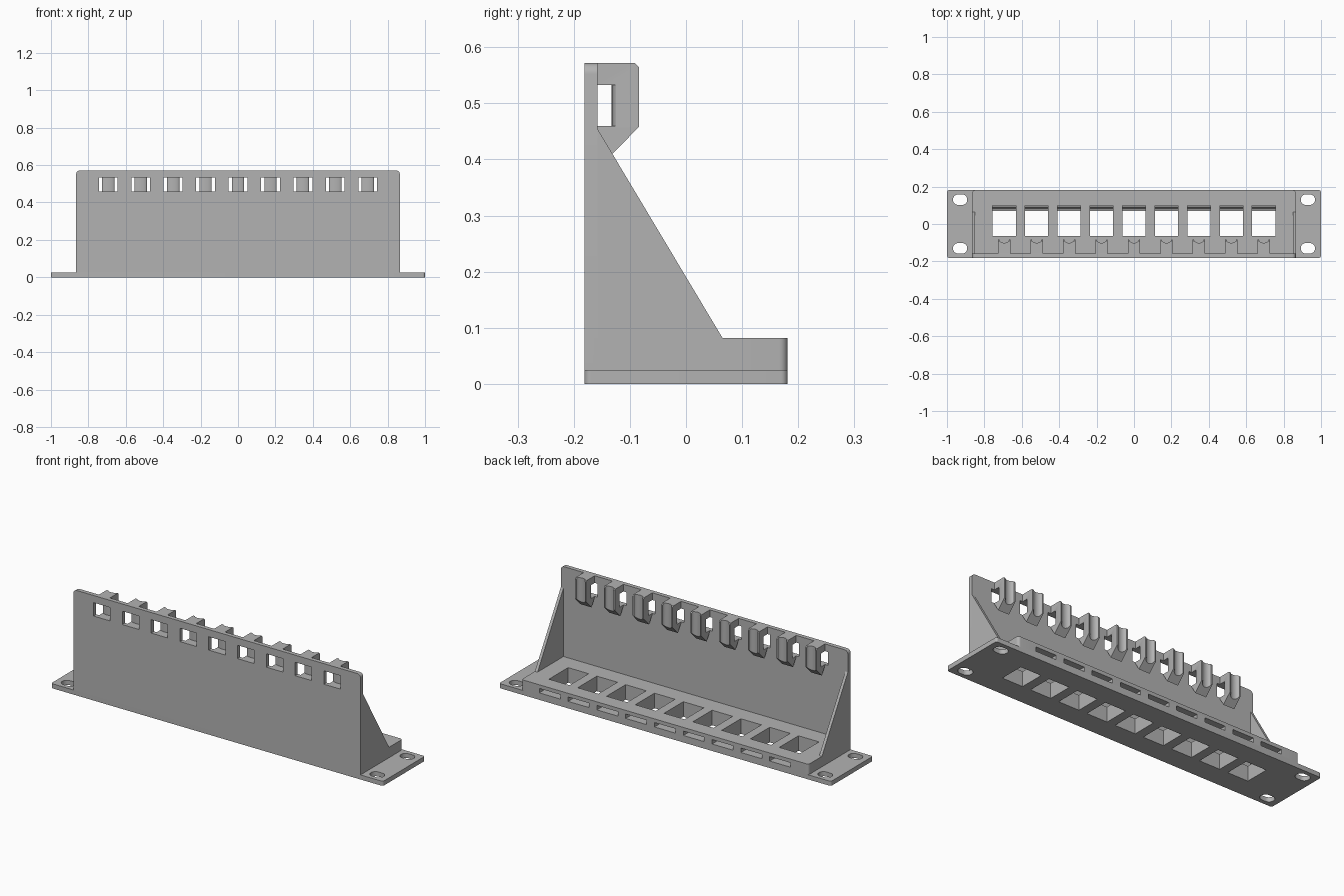
import bpy, bmesh, math
from mathutils import Vector

if "Cube" in bpy.data.objects:
    bpy.data.objects.remove(bpy.data.objects["Cube"])

grey = bpy.data.materials.new("plain grey")
grey.use_nodes = True
GREY = (0.45, 0.45, 0.45, 1)
grey.diffuse_color = GREY
grey.node_tree.nodes["Principled BSDF"].inputs["Base Color"].default_value = GREY

CELLS = 9
PITCH = 0.1735
CENTRES = [(i - (CELLS - 1) / 2) * PITCH for i in range(CELLS)]


def prism(name, outline, axis, lo, hi, copies=(0,)):
    """Extrude a 2D outline along an axis, repeated at each x offset."""
    place = {"x": lambda a, b, t: (t, a, b),
             "y": lambda a, b, t: (a, t, b),
             "z": lambda a, b, t: (a, b, t)}[axis]
    bm = bmesh.new()
    for dx in copies:
        off = Vector((dx, 0, 0))
        low = [bm.verts.new(Vector(place(a, b, lo)) + off) for a, b in outline]
        high = [bm.verts.new(Vector(place(a, b, hi)) + off) for a, b in outline]
        bm.faces.new(low)
        bm.faces.new(high)
        n = len(outline)
        for i in range(n):
            j = (i + 1) % n
            bm.faces.new((low[i], low[j], high[j], high[i]))
    bmesh.ops.recalc_face_normals(bm, faces=bm.faces)
    mesh = bpy.data.meshes.new(name)
    bm.to_mesh(mesh)
    bm.free()
    mesh.materials.append(grey)
    obj = bpy.data.objects.new(name, mesh)
    bpy.context.collection.objects.link(obj)
    return obj


def rect(x0, x1, y0, y1, radii=(0, 0, 0, 0)):
    """Rectangle outline; radii run lower left, lower right, upper right, upper left."""
    corners = [(x0, y0, 1, 1), (x1, y0, -1, 1), (x1, y1, -1, -1), (x0, y1, 1, -1)]
    pts = []
    for k, ((x, y, sx, sy), r) in enumerate(zip(corners, radii)):
        steps = 8 if r else 0
        for s in range(steps + 1):
            a = math.pi * (1 + k / 2 + s / (2 * max(steps, 1)))
            pts.append((x + sx * r + r * math.cos(a), y + sy * r + r * math.sin(a)))
    return pts


def bow(half, y_end, y_mid, steps=12):
    """Shallow curve running from +x to -x."""
    return [(half * math.cos(math.pi * s / steps),
             y_end + (y_mid - y_end) * math.sin(math.pi * s / steps))
            for s in range(steps + 1)]


def cut(obj, *cutters):
    for c in cutters:
        m = obj.modifiers.new("cut", "BOOLEAN")
        m.operation = "DIFFERENCE"
        m.solver = "EXACT"
        m.object = c
        c.hide_render = True
        c.hide_viewport = True
        c.display_type = "WIRE"


# Base flange, socket block, front wall
flange = prism("base_flange", rect(-1, 1, -0.181, 0.181, [0.012] * 4), "z", 0, 0.025)
block = prism("socket_block", rect(-0.865, 0.865, -0.165, 0.181, (0, 0, 0.015, 0.015)),
              "z", 0.025, 0.082)
wall = prism("front_wall", rect(-0.865, 0.865, 0.025, 0.572, (0, 0, 0.02, 0.02)),
             "y", -0.181, -0.158)

# Triangular side braces
brace = [(-0.158, 0.082), (0.065, 0.082), (-0.158, 0.455)]
for side, x in (("left", 0.849), ("right", -0.865)):
    prism(side + "_brace", brace, "x", x, x + 0.016)

# Cable hooks behind the wall
hook_side = [(-0.158, 0.455), (-0.131, 0.41), (-0.084, 0.458), (-0.084, 0.565),
             (-0.091, 0.572), (-0.158, 0.572)]
hooks = prism("cable_hooks", hook_side, "x", -0.033, 0.033, CENTRES)

# Cutters: mounting slots, sockets, latch slots, wall windows, hook eyes and grooves
slots = [prism("mounting_slot_cutter",
               rect(x - 0.038, x + 0.038, y - 0.028, y + 0.028, [0.027] * 4),
               "z", -0.05, 0.06) for x in (-0.93, 0.93) for y in (-0.13, 0.13)]
socket_side = [(-0.065, -0.1), (0.07, -0.1), (0.07, 0.03), (0.08, 0.03),
               (0.09, 0.07), (0.1, 0.07), (0.1, 0.12), (-0.065, 0.12)]
sockets = prism("socket_cutter", socket_side, "x", -0.062, 0.062, CENTRES)
latches = prism("latch_slot_cutter", rect(-0.063, 0.063, 0.038, 0.062),
                "y", 0.075, 0.25, CENTRES)
windows = prism("window_cutter", rect(-0.05, 0.05, 0.46, 0.533),
                "y", -0.25, -0.1, CENTRES)
eye = [(-0.05, -0.17), (0.05, -0.17), (0.05, -0.122)] + bow(0.034, -0.122, -0.133) \
    + [(-0.05, -0.122)]
eyes = prism("hook_eye_cutter", eye, "z", 0.46, 0.533, CENTRES)
groove = [(-0.026, -0.05), (0.026, -0.05)] + bow(0.026, -0.083, -0.101)
grooves = prism("hook_groove_cutter", groove, "z", 0.3, 0.7, CENTRES)

cut(flange, sockets, *slots)
cut(block, sockets, latches)
cut(wall, windows)
cut(hooks, eyes, grooves)

# Smooth the rounded corners, keeping hard edges sharp
for obj in (flange, block, wall, hooks):
    bpy.ops.object.select_all(action="DESELECT")
    obj.select_set(True)
    bpy.context.view_layer.objects.active = obj
    for m in list(obj.modifiers):
        bpy.ops.object.modifier_apply(modifier=m.name)
    bpy.ops.object.shade_smooth_by_angle(angle=math.radians(30))
